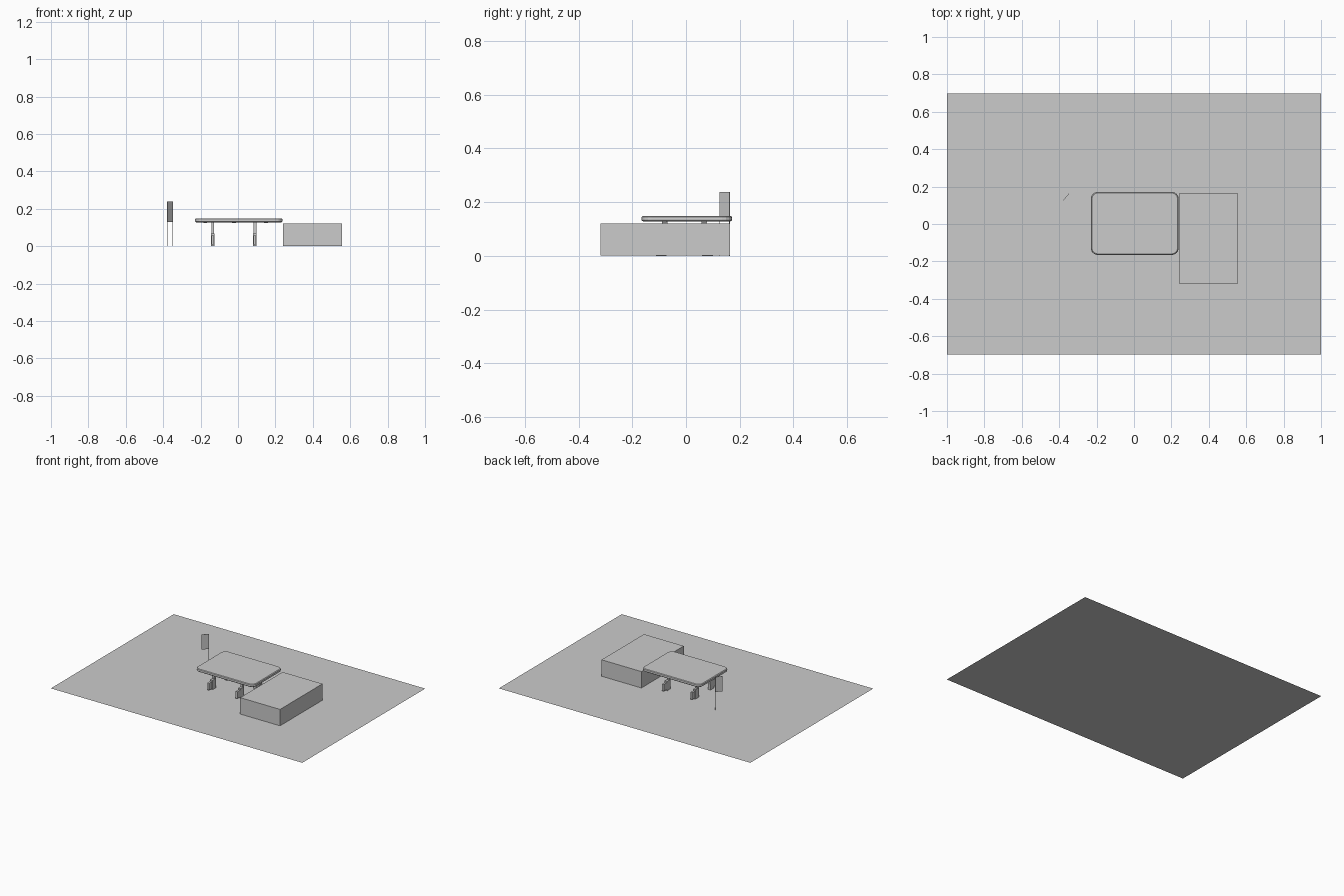
import bpy, bmesh, math
from mathutils import Matrix

if "Cube" in bpy.data.objects:
    bpy.data.objects.remove(bpy.data.objects["Cube"])


def finish(name, bm):
    mesh = bpy.data.meshes.new(name)
    bmesh.ops.recalc_face_normals(bm, faces=bm.faces)
    bm.to_mesh(mesh)
    bm.free()
    obj = bpy.data.objects.new(name, mesh)
    bpy.context.collection.objects.link(obj)
    return obj


def add_box(bm, x0, x1, y0, y1, z0, z1):
    m = Matrix.Translation(((x0 + x1) / 2, (y0 + y1) / 2, (z0 + z1) / 2))
    m = m @ Matrix.Diagonal((x1 - x0, abs(y1 - y0), z1 - z0, 1))
    bmesh.ops.create_cube(bm, size=1, matrix=m)


def box(name, *bounds):
    bm = bmesh.new()
    add_box(bm, *bounds)
    return finish(name, bm)


# floor sheet
bm = bmesh.new()
bmesh.ops.create_grid(bm, x_segments=1, y_segments=1, size=1,
                      matrix=Matrix.Diagonal((1, 0.698, 1, 1)))
finish("floor_sheet", bm)

# large block beside the table
box("side_block", 0.24, 0.557, -0.318, 0.164, 0.002, 0.12)


# table top: stacked rounded rectangles with a bulging rim
def rounded_ring(bm, hx, hy, r, cx, cy, z, steps=4):
    ring = []
    for q, (sx, sy) in enumerate([(1, 1), (-1, 1), (-1, -1), (1, -1)]):
        for i in range(steps + 1):
            a = math.pi / 2 * (q + i / steps)
            ring.append(bm.verts.new((cx + sx * (hx - r) + r * math.cos(a),
                                      cy + sy * (hy - r) + r * math.sin(a), z)))
    return ring


bm = bmesh.new()
rim = [(0.008, 0.127), (0.001, 0.132), (0.0, 0.138), (0.001, 0.145), (0.006, 0.149)]
rings = [rounded_ring(bm, 0.235 - d, 0.169 - d, 0.038 - d, 0.004, 0.003, z) for d, z in rim]
for a, b in zip(rings, rings[1:]):
    for i in range(len(a)):
        j = (i + 1) % len(a)
        bm.faces.new((a[i], a[j], b[j], b[i]))
bm.faces.new(rings[0][::-1])
bm.faces.new(rings[-1])
finish("table_top", bm)

# four legs: slim post over a stepped foot
mid_y = -0.006
for xname, x in (("left", -0.135), ("right", 0.09)):
    for yname, s in (("front", -1), ("back", 1)):
        bm = bmesh.new()
        for w, a, b, z0, z1 in ((0.008, 0.063, 0.083, 0.04, 0.128),
                                (0.010, 0.066, 0.106, 0.0, 0.068),
                                (0.007, 0.106, 0.14, 0.008, 0.058)):
            ya, yb = sorted((mid_y + s * a, mid_y + s * b))
            add_box(bm, x - w, x + w, ya, yb, z0, z1)
        finish(f"{yname}_{xname}_leg", bm)

# small pads under the top
for i, x in enumerate((-0.175, -0.022, 0.15)):
    for j, y in enumerate((-0.08, 0.068)):
        box(f"under_pad_{i}_{j}", x - 0.01, x + 0.01, y - 0.01, y + 0.01, 0.124, 0.128)

# standing sign: thin diagonal panel on two slim posts
ends = ((-0.379, 0.125), (-0.347, 0.163))
dx, dy = ends[1][0] - ends[0][0], ends[1][1] - ends[0][1]
place = (Matrix.Translation(((ends[0][0] + ends[1][0]) / 2, (ends[0][1] + ends[1][1]) / 2, 0))
         @ Matrix.Rotation(math.atan2(dy, dx), 4, 'Z'))
half = math.hypot(dx, dy) / 2
panel = box("sign_panel", -half, half, -0.001, 0.001, 0.13, 0.238)
panel.matrix_world = place
for name, x in (("sign_left_post", -half + 0.001), ("sign_right_post", half - 0.001)):
    post = box(name, x - 0.001, x + 0.001, -0.001, 0.001, 0, 0.13)
    post.matrix_world = place
